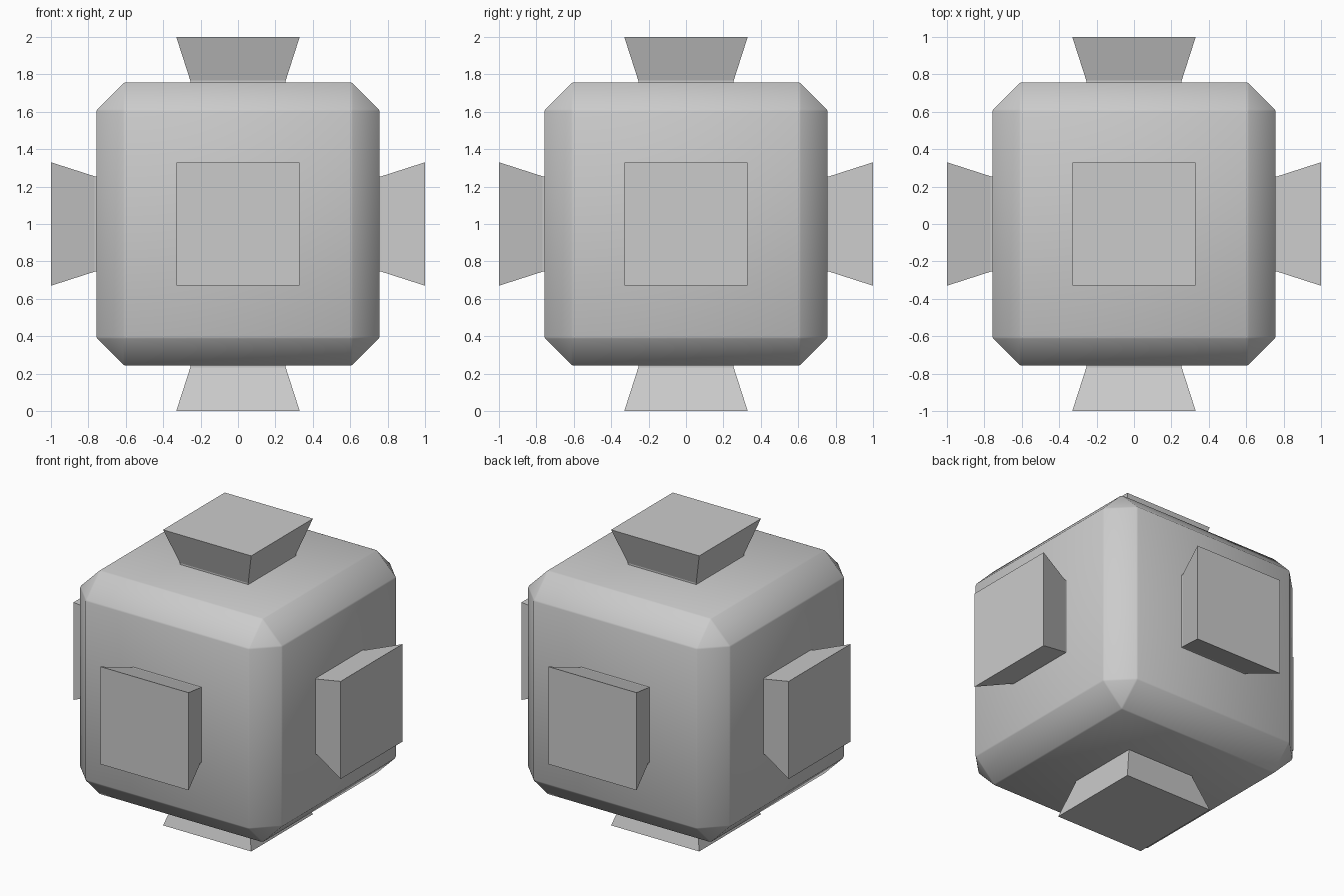
import bpy, bmesh
from math import radians, pi
from mathutils import Matrix, Vector

if "Cube" in bpy.data.objects:
    bpy.data.objects.remove(bpy.data.objects["Cube"])

CENTRE = Vector((0, 0, 1))
HALF = 0.757


def finish(name, bm, angle):
    bmesh.ops.recalc_face_normals(bm, faces=bm.faces[:])
    mesh = bpy.data.meshes.new(name)
    bm.to_mesh(mesh)
    bm.free()
    obj = bpy.data.objects.new(name, mesh)
    bpy.context.collection.objects.link(obj)
    obj.location = CENTRE
    bpy.ops.object.select_all(action='DESELECT')
    obj.select_set(True)
    bpy.context.view_layer.objects.active = obj
    bpy.ops.object.shade_smooth_by_angle(angle=radians(angle))
    return obj


# Chamfered body, with a tiny second bevel softening the chamfer borders
bm = bmesh.new()
bmesh.ops.create_cube(bm, size=2 * HALF)
bmesh.ops.bevel(bm, geom=bm.edges[:], offset=0.148, segments=1,
                affect='EDGES', profile=0.5)
bmesh.ops.bevel(bm, geom=bm.edges[:], offset=0.006, segments=1,
                affect='EDGES', profile=0.5)
finish("body", bm, 50)


# Flared square knob: short straight neck, then widening to a flat cap
def knob(name, rotation):
    bm = bmesh.new()
    rings = []
    for half, z in ((0.255, HALF - 0.02), (0.255, 0.767), (0.33, 1.0)):
        rings.append([bm.verts.new((sx * half, sy * half, z))
                      for sx, sy in ((-1, -1), (1, -1), (1, 1), (-1, 1))])
    for low, high in zip(rings, rings[1:]):
        for i in range(4):
            j = (i + 1) % 4
            bm.faces.new((low[i], low[j], high[j], high[i]))
    bm.faces.new(rings[-1])
    bm.faces.new(rings[0][::-1])
    bm.transform(rotation)
    finish(name, bm, 10)


# One knob on each of the six sides
for name, angle, axis in (("top", 0, 'X'), ("bottom", pi, 'X'),
                          ("front", pi / 2, 'X'), ("back", -pi / 2, 'X'),
                          ("right", pi / 2, 'Y'), ("left", -pi / 2, 'Y')):
    knob(name + "_knob", Matrix.Rotation(angle, 4, axis))
